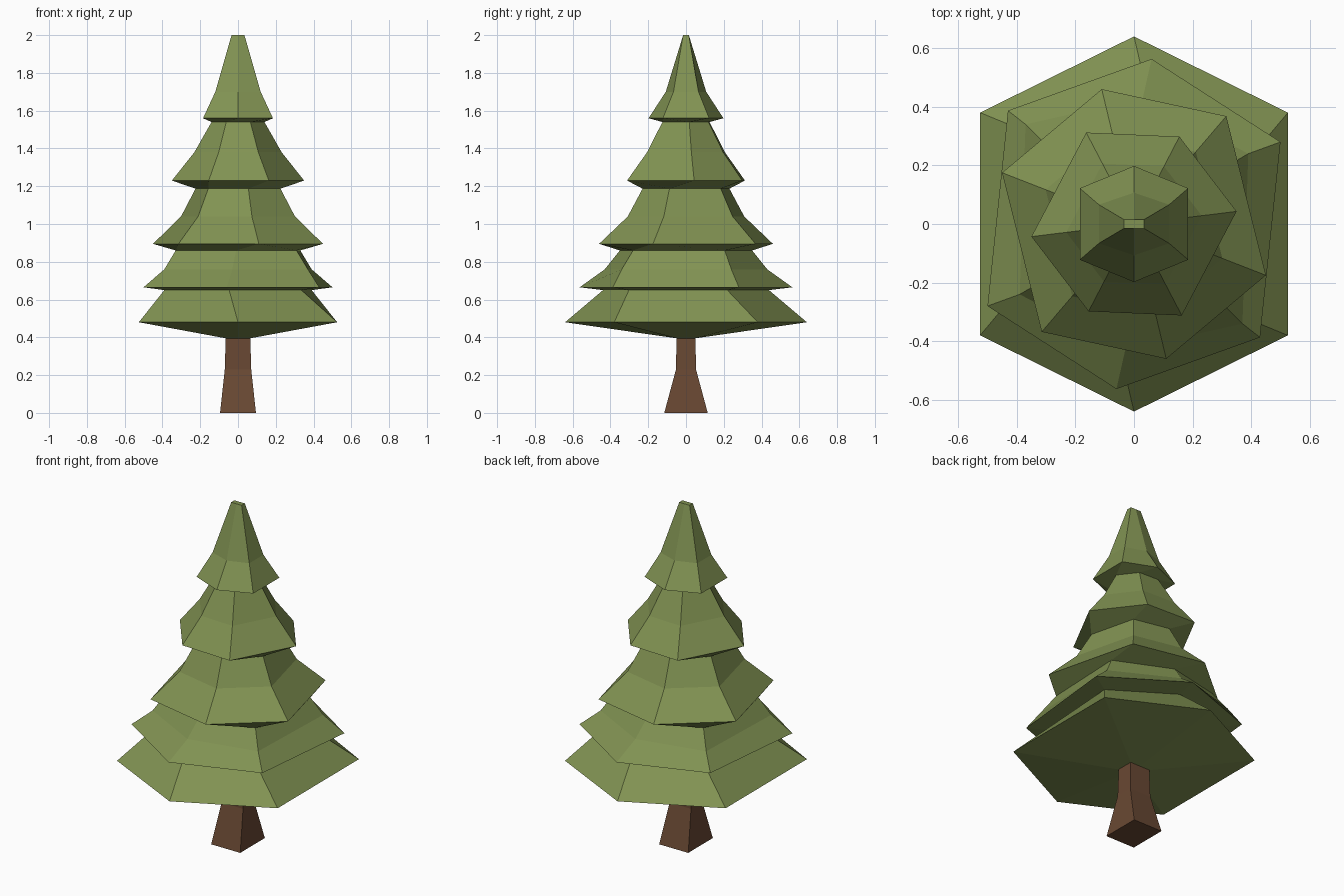
import bpy, bmesh

if "Cube" in bpy.data.objects:
    bpy.data.objects.remove(bpy.data.objects["Cube"])


def material(name, rgb):
    m = bpy.data.materials.new(name)
    m.diffuse_color = (*rgb, 1)
    m.use_nodes = True
    m.node_tree.nodes["Principled BSDF"].inputs["Base Color"].default_value = m.diffuse_color
    return m


def ring(half, s=1.0):
    """Point-symmetric ring: half of the corners, then the same turned 180 degrees."""
    pts = [(x * s, y * s) for x, y in half]
    return pts + [(-x, -y) for x, y in pts]


def loft(name, levels, mat):
    """Skin a stack of (z, ring) levels and cap both ends."""
    bm = bmesh.new()
    rows = [[bm.verts.new((x, y, z)) for x, y in pts] for z, pts in levels]
    n = len(rows[0])
    for a, b in zip(rows, rows[1:]):
        for i in range(n):
            j = (i + 1) % n
            bm.faces.new((a[i], a[j], b[j], b[i]))
    bm.faces.new(rows[0][::-1])
    bm.faces.new(rows[-1])
    bmesh.ops.recalc_face_normals(bm, faces=bm.faces[:])
    me = bpy.data.meshes.new(name)
    bm.to_mesh(me)
    bm.free()
    me.materials.append(mat)
    ob = bpy.data.objects.new(name, me)
    bpy.context.collection.objects.link(ob)
    return ob


green = material("needle green", (0.22, 0.29, 0.085))
brown = material("bark brown", (0.14, 0.065, 0.033))

# trunk: flared rectangular post
loft("trunk", [(z, ring([(x, -y), (x, y)])) for z, x, y in
               [(0, .095, .115), (.23, .07, .053), (.40, .065, .05)]], brown)

# foliage: twisted six-sided tiers, each rim given by half its corners
rim1 = [(0, -.64), (.525, -.38), (.525, .38)]
rim2 = [(-.06, -.563), (.43, -.387), (.50, .28)]
rim3 = [(.11, -.46), (.45, -.175), (.315, .368)]
rim4 = [(.163, -.312), (.35, .043), (.155, .298)]
rim5 = [(.185, -.122), (.185, .122), (0, .198)]
loft("foliage", [
    (.395, ring([(0, -.05), (.065, -.05), (.065, .05)])),
    (.48, ring(rim1)),
    (.65, ring(rim2, .78)),
    (.665, ring(rim2)),
    (.76, ring([(-.03, -.43), (.37, -.34), (.39, .24)])),
    (.86, ring([(-.01, -.35), (.31, -.28), (.33, .205)])),
    (.895, ring(rim3)),
    (1.04, ring(rim3, .67)),
    (1.187, ring(rim3, .5)),
    (1.23, ring(rim4)),
    (1.38, ring(rim4, .66)),
    (1.54, ring(rim4, .4)),
    (1.56, ring(rim5)),
    (1.70, ring([(.12, -.066), (.12, .066), (0, .107)])),
    (2.0, ring([(.034, -.015), (.034, .015), (0, .015)])),
], green)
